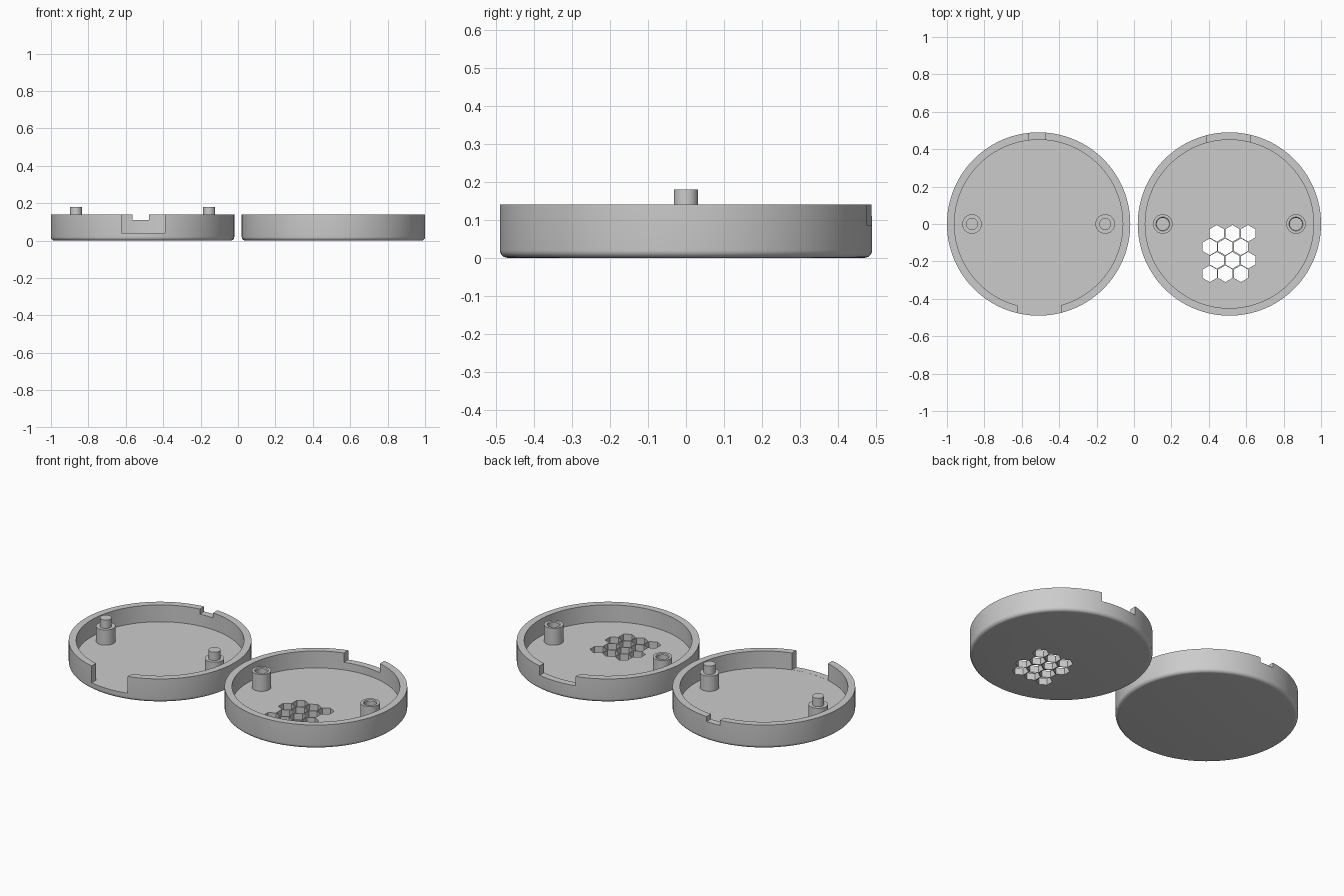
import bpy
import bmesh
from math import sin, cos, pi, radians
from mathutils import Vector, Matrix

old = bpy.data.objects.get("Cube")
if old:
    bpy.data.objects.remove(old, do_unlink=True)

grey = bpy.data.materials.new("plain_grey")
grey.use_nodes = True
grey.diffuse_color = (0.6, 0.6, 0.6, 1)
grey.node_tree.nodes["Principled BSDF"].inputs["Base Color"].default_value = (0.6, 0.6, 0.6, 1)

CENTRE, RADIUS, INNER = 0.51, 0.49, 0.45
RIM, FLOOR, FILLET = 0.14, 0.04, 0.02
POST_OFFSET = 0.356


def make_object(name, bm):
    bmesh.ops.recalc_face_normals(bm, faces=bm.faces[:])
    mesh = bpy.data.meshes.new(name)
    bm.to_mesh(mesh)
    bm.free()
    mesh.materials.append(grey)
    obj = bpy.data.objects.new(name, mesh)
    bpy.context.collection.objects.link(obj)
    return obj


def lathe(name, profile, x, steps):
    """Spin a (radius, height) profile around the vertical line at x."""
    bm = bmesh.new()
    verts = [bm.verts.new((r, 0, z)) for r, z in profile]
    edges = [bm.edges.new(pair) for pair in zip(verts, verts[1:])]
    bmesh.ops.spin(bm, geom=verts + edges, cent=(0, 0, 0), axis=(0, 0, 1),
                   angle=2 * pi, steps=steps)
    bmesh.ops.remove_doubles(bm, verts=bm.verts[:], dist=1e-5)
    bmesh.ops.translate(bm, verts=bm.verts[:], vec=(x, 0, 0))
    return make_object(name, bm)


def smooth(obj):
    bpy.ops.object.select_all(action='DESELECT')
    obj.select_set(True)
    bpy.context.view_layer.objects.active = obj
    bpy.ops.object.shade_smooth_by_angle(angle=radians(30))


def cut(obj, bm):
    """Subtract a cutter from obj, apply it and drop the cutter."""
    cutter = make_object("cutter", bm)
    cutter.hide_render = True
    mod = obj.modifiers.new("cut", 'BOOLEAN')
    mod.operation, mod.solver, mod.object = 'DIFFERENCE', 'EXACT', cutter
    bpy.ops.object.select_all(action='DESELECT')
    bpy.context.view_layer.objects.active = obj
    obj.select_set(True)
    bpy.ops.object.modifier_apply(modifier=mod.name)
    bpy.data.objects.remove(cutter, do_unlink=True)


def notch(obj, x, width, side, bottom):
    """Cut a rim notch on the front (side -1) or back (side 1)."""
    bm = bmesh.new()
    size = Vector((width, 0.2, 0.2))
    place = Matrix.Translation((x, side * 0.49, bottom + 0.1))
    bmesh.ops.create_cube(bm, size=1, matrix=place @ Matrix.Diagonal(size).to_4x4())
    cut(obj, bm)


# Dish profile: flat base, rounded lower edge, upright wall, inner floor
arc = [(RADIUS - FILLET + FILLET * sin(a), FILLET - FILLET * cos(a))
       for a in (i * pi / 12 for i in range(7))]
dish = [(0, 0)] + arc + [(RADIUS, RIM), (INNER, RIM), (INNER, FLOOR), (0, FLOOR)]

# Right dish with pegs: wide front opening and small back notch
peg_shell = lathe("peg_shell", dish, -CENTRE, 128)
notch(peg_shell, -0.507, 0.234, -1, FLOOR + 0.0003)
notch(peg_shell, -0.52, 0.086, 1, 0.11)
smooth(peg_shell)

# Left dish with sockets: wide back notch and honeycomb grille
socket_shell = lathe("socket_shell", dish, CENTRE, 128)
notch(socket_shell, 0.507, 0.234, 1, 0.085)
grille = bmesh.new()
for row in range(4):
    for col in range(3):
        x = 0.443 - 0.038 * (row % 2) + 0.0835 * col
        place = Matrix.Translation((x, -0.05 - 0.072 * row, 0.02))
        bmesh.ops.create_cone(grille, cap_ends=True, segments=6, radius1=0.0445,
                              radius2=0.0445, depth=0.1, matrix=place)
cut(socket_shell, grille)
smooth(socket_shell)

# Posts: stepped pegs on one dish, hollow sockets on the other
peg = [(0, 0.03), (0.052, 0.03), (0.052, 0.13), (0.032, 0.13), (0.032, 0.18), (0, 0.18)]
socket = [(0, 0.03), (0.052, 0.03), (0.052, RIM), (0.037, RIM),
          (0.033, 0.135), (0.033, 0.08), (0, 0.08)]
for label, side in (("right", -1), ("left", 1)):
    smooth(lathe(label + "_peg", peg, -CENTRE + side * POST_OFFSET, 48))
    smooth(lathe(label + "_socket", socket, CENTRE + side * POST_OFFSET, 48))
